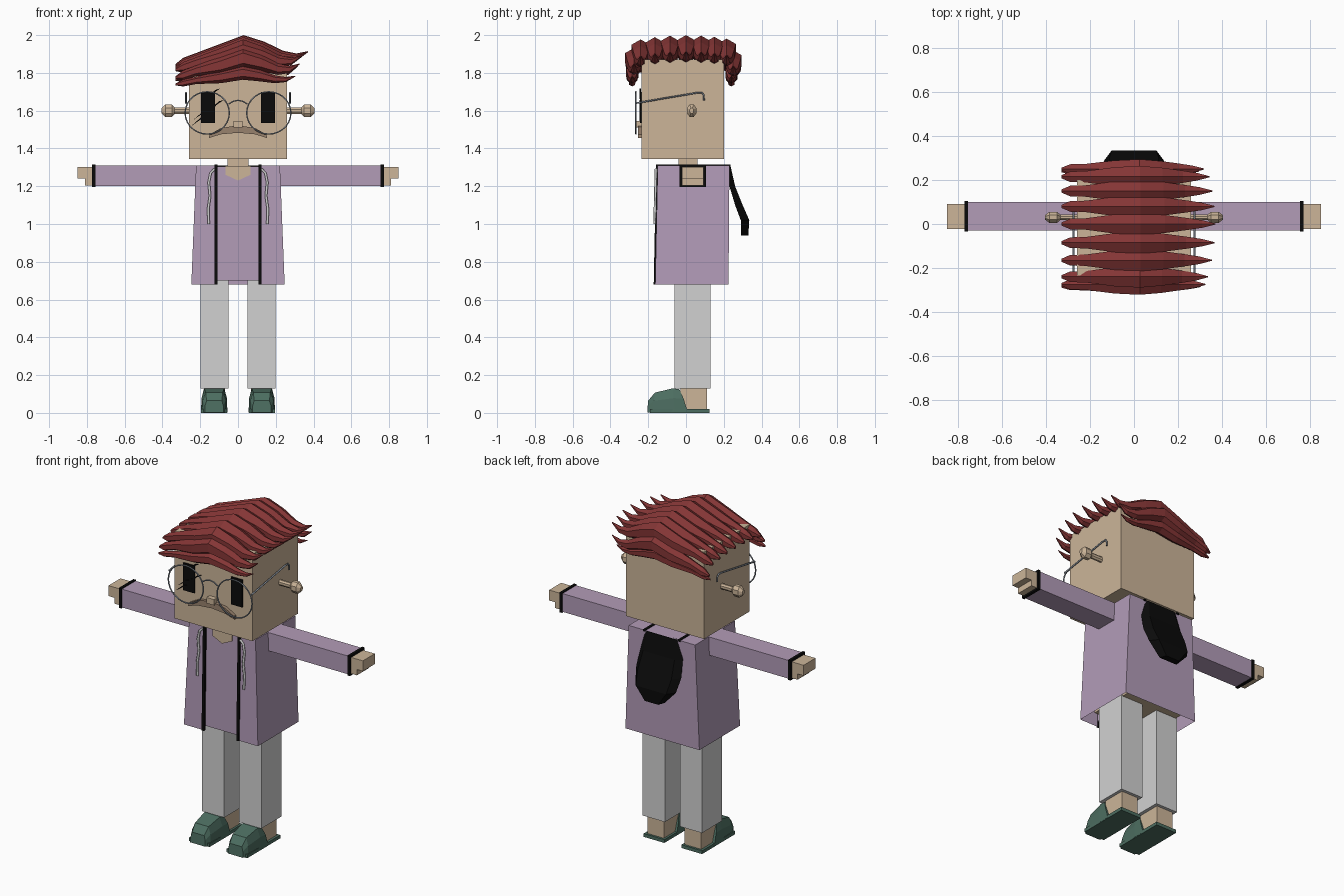
import bpy, math

cube = bpy.data.objects.get("Cube")
if cube:
    bpy.data.objects.remove(cube, do_unlink=True)


def material(name, *srgb):
    lin = [(c / 12.92 if c < 0.04 else ((c + 0.055) / 1.055) ** 2.4) for c in srgb]
    m = bpy.data.materials.new(name)
    m.use_nodes = True
    m.diffuse_color = (*lin, 1)
    m.node_tree.nodes["Principled BSDF"].inputs["Base Color"].default_value = (*lin, 1)
    return m


SKIN = material("skin", 0.80, 0.71, 0.60)
LILAC = material("lilac", 0.70, 0.61, 0.72)
BLACK = material("black", 0.04, 0.04, 0.04)
GREY = material("light grey", 0.82, 0.82, 0.82)
GREEN = material("dark green", 0.30, 0.43, 0.38)
RED = material("hair red", 0.52, 0.21, 0.21)
BROWN = material("moustache brown", 0.60, 0.51, 0.43)
METAL = material("metal", 0.55, 0.58, 0.62)


def mesh(name, verts, faces, mat):
    me = bpy.data.meshes.new(name)
    me.from_pydata(verts, [], faces)
    me.materials.append(mat)
    ob = bpy.data.objects.new(name, me)
    bpy.context.collection.objects.link(ob)
    return ob


def loft(name, rings, mat, caps=True):
    n = len(rings[0])
    faces = [(i * n + j, i * n + (j + 1) % n, (i + 1) * n + (j + 1) % n, (i + 1) * n + j)
             for i in range(len(rings) - 1) for j in range(n)]
    if caps:
        last = (len(rings) - 1) * n
        faces += [tuple(range(n))[::-1], tuple(range(last, last + n))]
    ob = mesh(name, [v for r in rings for v in r], faces, mat)
    import bmesh
    bm = bmesh.new()
    bm.from_mesh(ob.data)
    bmesh.ops.recalc_face_normals(bm, faces=bm.faces)
    bm.to_mesh(ob.data)
    bm.free()
    return ob


def rect(x0, x1, y0, y1, z):
    return [(x0, y0, z), (x1, y0, z), (x1, y1, z), (x0, y1, z)]


def box(name, x, y, z, mat):
    x = sorted(x)
    return loft(name, [rect(*x, *y, z[0]), rect(*x, *y, z[1])], mat)


def plate(name, outline, y0, y1, mat):
    return loft(name, [[(x, y, z) for x, z in outline] for y in (y0, y1)], mat)


def wire(name, points, radius, mat, cyclic=False):
    cu = bpy.data.curves.new(name, "CURVE")
    cu.dimensions = "3D"
    cu.bevel_depth = radius
    cu.bevel_resolution = 1
    cu.use_fill_caps = True
    sp = cu.splines.new("POLY")
    sp.points.add(len(points) - 1)
    for p, co in zip(sp.points, points):
        p.co = (*co, 1)
    sp.use_cyclic_u = cyclic
    cu.materials.append(mat)
    bpy.context.collection.objects.link(bpy.data.objects.new(name, cu))


# Head, neck and face
box("head", (-0.26, 0.26), (-0.235, 0.20), (1.345, 1.87), SKIN)
box("neck", (-0.055, 0.055), (-0.04, 0.06), (1.29, 1.35), SKIN)
box("nose", (-0.025, 0.025), (-0.265, -0.23), (1.51, 1.545), SKIN)
half = [(0.155, 1.455), (0.15, 1.475), (0.09, 1.508), (0.03, 1.518)]
lower = [(-0.09, 1.475), (0, 1.483), (0.09, 1.475)]
plate("moustache", half + [(-x, z) for x, z in half[::-1]] + lower, -0.255, -0.23, BROWN)
for n, (dx, dz) in enumerate([(-0.205, 1.545), (-0.19, 1.58), (-0.15, 1.60), (-0.11, 1.63), (-0.13, 1.69)]):
    plate(f"eye_scratch_{n}", [(dx - 0.045, dz - 0.028), (dx + 0.035, dz + 0.027),
                               (dx + 0.01, dz + 0.02)], -0.247, -0.239, BLACK)

# Torso, shirt and open coat
box("torso", (-0.19, 0.19), (-0.11, 0.18), (0.72, 1.29), SKIN)
box("shirt_front", (-0.14, 0.14), (-0.145, -0.11), (0.70, 1.305), LILAC)
plate("neckline", [(-0.065, 1.308), (-0.065, 1.26), (0, 1.23), (0.065, 1.26), (0.065, 1.308)],
      -0.152, -0.144, SKIN)


def coat_ring(w, y0, y1, z):
    return [(-0.115, y0, z), (-w, y0, z), (-w, y1, z), (w, y1, z), (w, y0, z), (0.115, y0, z)]


coat = loft("coat", [coat_ring(0.247, -0.163, 0.225, 0.68), coat_ring(0.222, -0.15, 0.23, 1.31)], LILAC, False)
opening = [p for p in coat.data.polygons if all(abs(coat.data.vertices[v].co.x) < 0.12 for v in p.vertices)]
keep = [tuple(p.vertices) for p in coat.data.polygons if p.index != opening[0].index]
verts = [v.co[:] for v in coat.data.vertices]
coat.data.clear_geometry()
coat.data.from_pydata(verts, [], keep + [tuple(range(6, 12))])

# Hood hanging on the back: (z, y inner, y outer, half width)
sections = [(1.31, 0.22, 0.235, 0.12), (1.20, 0.23, 0.26, 0.14), (1.10, 0.26, 0.30, 0.15),
            (1.02, 0.29, 0.335, 0.135), (0.94, 0.29, 0.33, 0.06)]
loft("hood", [[(-w, a, z), (w, a, z), (w * 0.75, b, z), (-w * 0.75, b, z)] for z, a, b, w in sections], BLACK)

# Mirrored parts
for side, s in (("left", 1), ("right", -1)):
    # Eyes and glasses
    box(side + "_eye", (s * 0.122, s * 0.197), (-0.243, -0.234), (1.535, 1.70), BLACK)
    turn = [i * math.tau / 28 for i in range(28)]
    wire(side + "_lens_rim", [(s * 0.163 + 0.117 * math.cos(a), -0.265, 1.588 + 0.112 * math.sin(a))
                              for a in turn], 0.004, METAL, True)
    wire(side + "_temple", [(s * 0.275, y, z) for y, z in
                            [(-0.265, 1.64), (0.06, 1.695), (0.085, 1.695), (0.095, 1.68), (0.095, 1.655)]],
         0.005, METAL)

    # Ear: a stalk with a knob
    ear = [(0.25, 0.018), (0.335, 0.018), (0.35, 0.036), (0.385, 0.036), (0.405, 0.015)]
    loft(side + "_ear", [[(s * x, 0.03 + r * 0.75 * math.cos(a), 1.60 + r * math.sin(a))
                          for a in [(k + 0.5) * math.tau / 8 for k in range(8)]] for x, r in ear], SKIN)

    # Sleeve, cuff and hand
    box(side + "_sleeve", (s * 0.21, s * 0.76), (-0.03, 0.10), (1.20, 1.31), LILAC)
    box(side + "_cuff", (s * 0.755, s * 0.772), (-0.035, 0.105), (1.195, 1.315), BLACK)
    box(side + "_palm", (s * 0.76, s * 0.85), (-0.022, 0.092), (1.24, 1.303), SKIN)
    box(side + "_thumb", (s * 0.76, s * 0.81), (-0.022, 0.092), (1.205, 1.24), SKIN)

    # Coat edging from hem, up the front and over the shoulder
    x0, x1 = 0.108 * s, 0.124 * s
    trim = [(-0.171, 0.68), (-0.158, 1.314), (0.235, 1.314), (0.235, 1.304), (-0.146, 1.304), (-0.158, 0.68)]
    loft(side + "_coat_trim", [[(x, y, z) for y, z in trim] for x in (x0, x1)], BLACK)

    # Drawstring
    cord = [(0.125, 1.29), (0.145, 1.27), (0.155, 1.22), (0.148, 1.15), (0.158, 1.08), (0.155, 1.0)]
    wire(side + "_drawstring", [(s * x, -0.166 + (z - 1) * 0.025, z) for x, z in cord], 0.007, GREY)

    # Leg, ankle and shoe
    box(side + "_trouser_leg", (s * 0.05, s * 0.198), (-0.06, 0.13), (0.13, 0.73), GREY)
    box(side + "_ankle", (s * 0.07, s * 0.18), (-0.03, 0.112), (0.015, 0.14), SKIN)
    box(side + "_sole", (s * 0.057, s * 0.195), (-0.19, 0.125), (0, 0.02), GREEN)
    cx = s * 0.126
    shoe = [(-0.205, -0.20, 0.05, 0.04, 0.065), (-0.175, -0.165, 0.064, 0.045, 0.107),
            (-0.06, -0.07, 0.07, 0.052, 0.13), (0.01, -0.035, 0.07, 0.055, 0.125)]
    loft(side + "_shoe", [[(cx - wb, b, 0.003), (cx + wb, b, 0.003), (cx + wb * 0.96, (b + t) / 2, zt * 0.6),
                           (cx + wt, t, zt), (cx - wt, t, zt), (cx - wb * 0.96, (b + t) / 2, zt * 0.6)]
                          for b, t, wb, wt, zt in shoe], GREEN)

wire("glasses_bridge", [(x, -0.265, 1.655 - x * x * 8) for x in (-0.05, -0.025, 0, 0.025, 0.05)], 0.004, METAL)

# Swept hair: (x, z, radius) along one lock
lock = [(-0.33, 1.84, 0.008), (-0.29, 1.852, 0.028), (-0.22, 1.876, 0.03), (-0.09, 1.905, 0.05),
        (0.03, 1.943, 0.057), (0.14, 1.918, 0.047), (0.24, 1.885, 0.032), (0.31, 1.883, 0.02), (0.37, 1.912, 0.003)]
# Each lock: (y, drop, length scale, thickness)
locks = [(y, 0.4 * y * y, 1 - 1.6 * y * y, 1) for y in (-0.24, -0.165, -0.085, 0, 0.08, 0.15, 0.215)]
locks += [(-0.275, 0.065, 0.88, 0.95), (-0.285, 0.125, 0.82, 0.65), (0.25, 0.075, 0.86, 0.9), (0.24, 0.125, 0.8, 0.65)]
for n, (y, drop, length, thick) in enumerate(locks):
    flat = 0.6 if drop > 0.1 else 1
    rings = []
    for x, z, r in lock:
        z = 1.9 + (z - 1.9) * flat - drop
        px = x * (length if x > 0 else 1)
        rings.append([(px, y + r * thick * math.cos(a), z + r * thick * math.sin(a))
                      for a in [(k + 0.5) * math.tau / 6 for k in range(6)]])
    loft(f"hair_lock_{n}", rings, RED)
